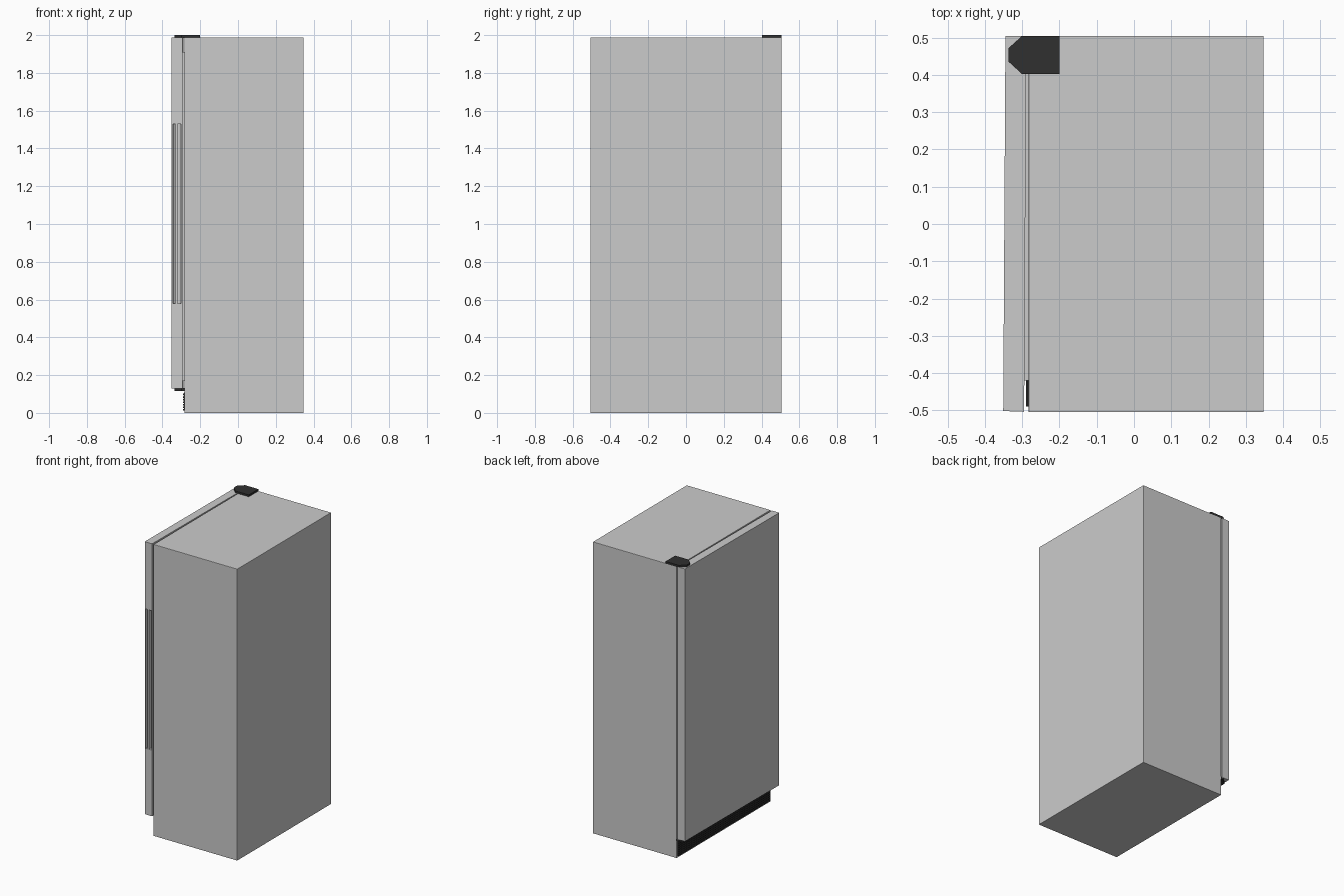
import bpy, bmesh
from math import sin, cos, pi

if "Cube" in bpy.data.objects:
    bpy.data.objects.remove(bpy.data.objects["Cube"])


def dark_material():
    m = bpy.data.materials.new("dark_plastic")
    m.diffuse_color = (0.03, 0.03, 0.03, 1)
    m.use_nodes = True
    m.node_tree.nodes["Principled BSDF"].inputs["Base Color"].default_value = m.diffuse_color
    return m


DARK = dark_material()


def prism(name, profile, lo, hi, axis="z", mat=None, bevel=0):
    """Extrude a profile: (x, y) along z, or (x, z) along y."""
    bm = bmesh.new()
    place = (lambda a, b: (a, b, lo)) if axis == "z" else (lambda a, b: (a, lo, b))
    face = bm.faces.new([bm.verts.new(place(a, b)) for a, b in profile])
    out = bmesh.ops.extrude_face_region(bm, geom=[face])
    shift = (0, 0, hi - lo) if axis == "z" else (0, hi - lo, 0)
    bmesh.ops.translate(bm, vec=shift,
                        verts=[v for v in out["geom"] if isinstance(v, bmesh.types.BMVert)])
    bmesh.ops.recalc_face_normals(bm, faces=bm.faces)
    mesh = bpy.data.meshes.new(name)
    bm.to_mesh(mesh)
    bm.free()
    ob = bpy.data.objects.new(name, mesh)
    bpy.context.collection.objects.link(ob)
    if mat:
        mesh.materials.append(mat)
    if bevel:
        mod = ob.modifiers.new("bevel", "BEVEL")
        mod.width = bevel
        mod.segments = 2
    return ob


def rect(x0, x1, y0, y1):
    return [(x0, y0), (x1, y0), (x1, y1), (x0, y1)]


# Cabinet
prism("cabinet", rect(-0.283, 0.348, -0.505, 0.505), 0, 1.987, bevel=0.002)

# Door, standing very slightly ajar
door = prism("door", [(-0.345, 0.505), (-0.289, 0.505), (-0.295, -0.504), (-0.351, -0.502)],
             0.13, 1.987)

# Recessed grip in the opening edge of the door, with a rounded floor
grip = [(-0.301, -0.53), (-0.344, -0.53)]
grip += [(-0.3225 - 0.0215 * cos(pi * i / 12), -0.497 + 0.02 * sin(pi * i / 12))
         for i in range(13)]
cutter = prism("grip_cutter", grip, 0.58, 1.53)
cutter.hide_render = True
cutter.hide_viewport = True
cut = door.modifiers.new("grip_recess", "BOOLEAN")
cut.object = cutter
cut.operation = "DIFFERENCE"
cut.solver = "EXACT"

# Raised pull bar inside the recess
prism("grip_bar", rect(-0.331, -0.319, -0.503, -0.474), 0.58, 1.53)

# Gasket closing the gap between door and cabinet
prism("door_gasket", rect(-0.294, -0.282, -0.42, 0.42), 0.17, 1.91)

# Hinges
tip = [(-0.3, 0.505), (-0.337, 0.472), (-0.337, 0.436), (-0.3, 0.402)]
for name, back, z0, z1 in (("top_hinge", -0.2, 1.985, 2.0),
                           ("bottom_hinge", -0.28, 0.115, 0.131)):
    prism(name, [(back, 0.402), (back, 0.505)] + tip, z0, z1, mat=DARK)

# Louvred kick plate: saw-tooth section run across the front
teeth = 7
step = 0.095 / teeth
section = [(-0.28, 0.107), (-0.28, 0.012)]
for i in range(teeth):
    z = 0.012 + i * step
    section += [(-0.2905, z), (-0.2905, z + step * 0.6), (-0.2855, z + step * 0.65),
                (-0.2855, z + step * 0.98)]
prism("kick_plate", section, -0.49, 0.495, axis="y", mat=DARK)
